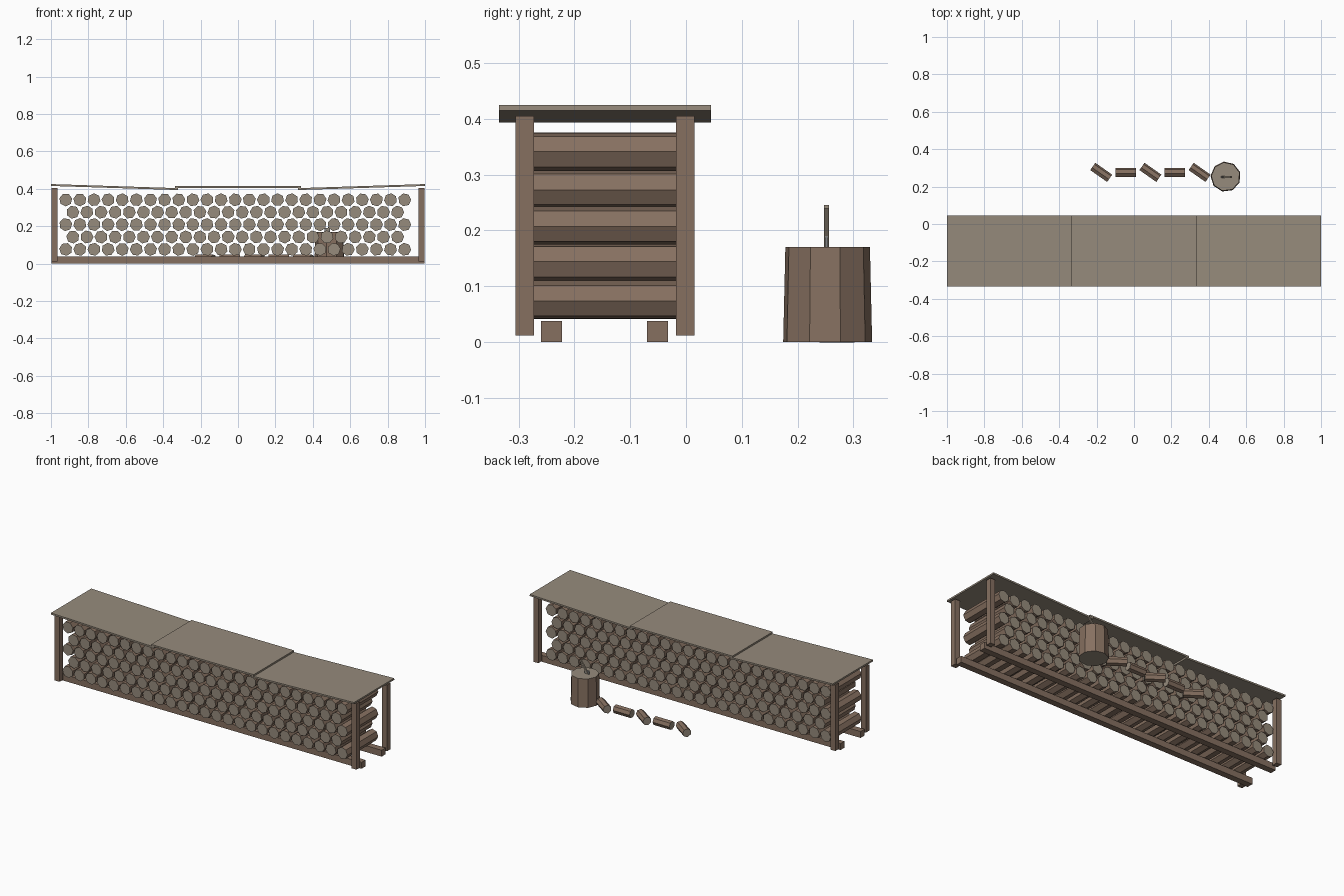
import bpy, bmesh, math, random
from mathutils import Matrix, Vector

cube = bpy.data.objects.get("Cube")
if cube:
    bpy.data.objects.remove(cube)
random.seed(4)


def material(name, rgb):
    m = bpy.data.materials.new(name)
    m.use_nodes = True
    m.diffuse_color = (*rgb, 1)
    m.node_tree.nodes["Principled BSDF"].inputs["Base Color"].default_value = (*rgb, 1)
    return m


bark = material("brown_bark", (0.24, 0.163, 0.118))
cut = material("pale_weathered_wood", (0.305, 0.258, 0.202))
steel = material("grey_steel", (0.22, 0.22, 0.22))


def finish(name, bm, mats):
    me = bpy.data.meshes.new(name)
    bm.to_mesh(me)
    bm.free()
    for m in mats:
        me.materials.append(m)
    ob = bpy.data.objects.new(name, me)
    bpy.context.collection.objects.link(ob)
    return ob


def box(name, lo, hi, mat, turn=0.0):
    """Axis-aligned box, optionally tilted about y through its centre."""
    lo, hi = Vector(lo), Vector(hi)
    bm = bmesh.new()
    bmesh.ops.create_cube(bm, size=1, matrix=Matrix.LocRotScale(
        (lo + hi) / 2, Matrix.Rotation(turn, 3, "Y"), hi - lo))
    return finish(name, bm, [mat])


def add_log(bm, matrix, sides, r1, r2, length):
    """Faceted log along local z with pale cut ends."""
    made = bmesh.ops.create_cone(bm, cap_ends=True, segments=sides, radius1=r1,
                                 radius2=r2, depth=length, matrix=matrix)
    for f in {f for v in made["verts"] for f in v.link_faces}:
        f.material_index = 1 if len(f.verts) > 4 else 0


# Frame: four corner posts and two ground rails
for side, sx in (("right", -1), ("left", 1)):
    for end, y in (("front", -0.289), ("back", -0.0015)):
        x = sx * 0.98
        box(f"{end}_{side}_post", (x - 0.016, y - 0.0165, 0.012),
            (x + 0.016, y + 0.0165, 0.405), bark)
for end, y in (("front", -0.241), ("back", -0.051)):
    box(f"{end}_rail", (-0.997, y - 0.019, 0), (0.997, y + 0.019, 0.038), bark)

# Roof: level middle sheet, outer sheets rising toward the ends
box("middle_roof_sheet", (-0.338, -0.335, 0.404), (0.338, 0.045, 0.414), cut)
for side, sx in (("right", -1), ("left", 1)):
    a, b = sorted((sx * 0.32, sx * 1.0))
    box(f"{side}_roof_sheet", (a, -0.335, 0.404), (b, 0.045, 0.414), cut,
        turn=-sx * 0.032)

# Stacked firewood in staggered rows
along_y = Matrix.Rotation(math.pi / 2, 4, "X")
for row in range(5):
    bm = bmesh.new()
    odd = row % 2
    for i in range(25 - odd):
        x = -0.921 + 0.0755 * (i + odd / 2)
        m = Matrix.Translation((x, -0.145, 0.076 + 0.0662 * row)) @ along_y
        spin = Matrix.Rotation(random.uniform(0, math.tau), 4, "Z")
        add_log(bm, m @ spin, 7, 0.035, 0.035, 0.29)
    finish(f"firewood_row_{row + 1}", bm, [bark, cut])

# Chopping block
bm = bmesh.new()
add_log(bm, Matrix.Translation((0.49, 0.253, 0.085)) @ Matrix.Rotation(math.radians(7), 4, "Z"),
        9, 0.081, 0.077, 0.17)
finish("chopping_block", bm, [bark, cut])

# Hatchet stuck in the block
box("hatchet_handle", (0.491, 0.247, 0.162), (0.501, 0.256, 0.250), cut, turn=0.6)
box("hatchet_head", (0.462, 0.249, 0.166), (0.492, 0.254, 0.190), steel)

# Split pieces lying in a line beside the block
for i in range(5):
    bm = bmesh.new()
    yaw = Matrix.Rotation(0 if i % 2 else -0.61, 4, "Z")
    m = Matrix.Translation((-0.176 + 0.1315 * i, 0.275, 0.024)) @ yaw
    add_log(bm, m @ Matrix.Rotation(math.pi / 2, 4, "Y"), 7, 0.025, 0.025, 0.11)
    finish(f"loose_log_{i + 1}", bm, [bark, cut])
